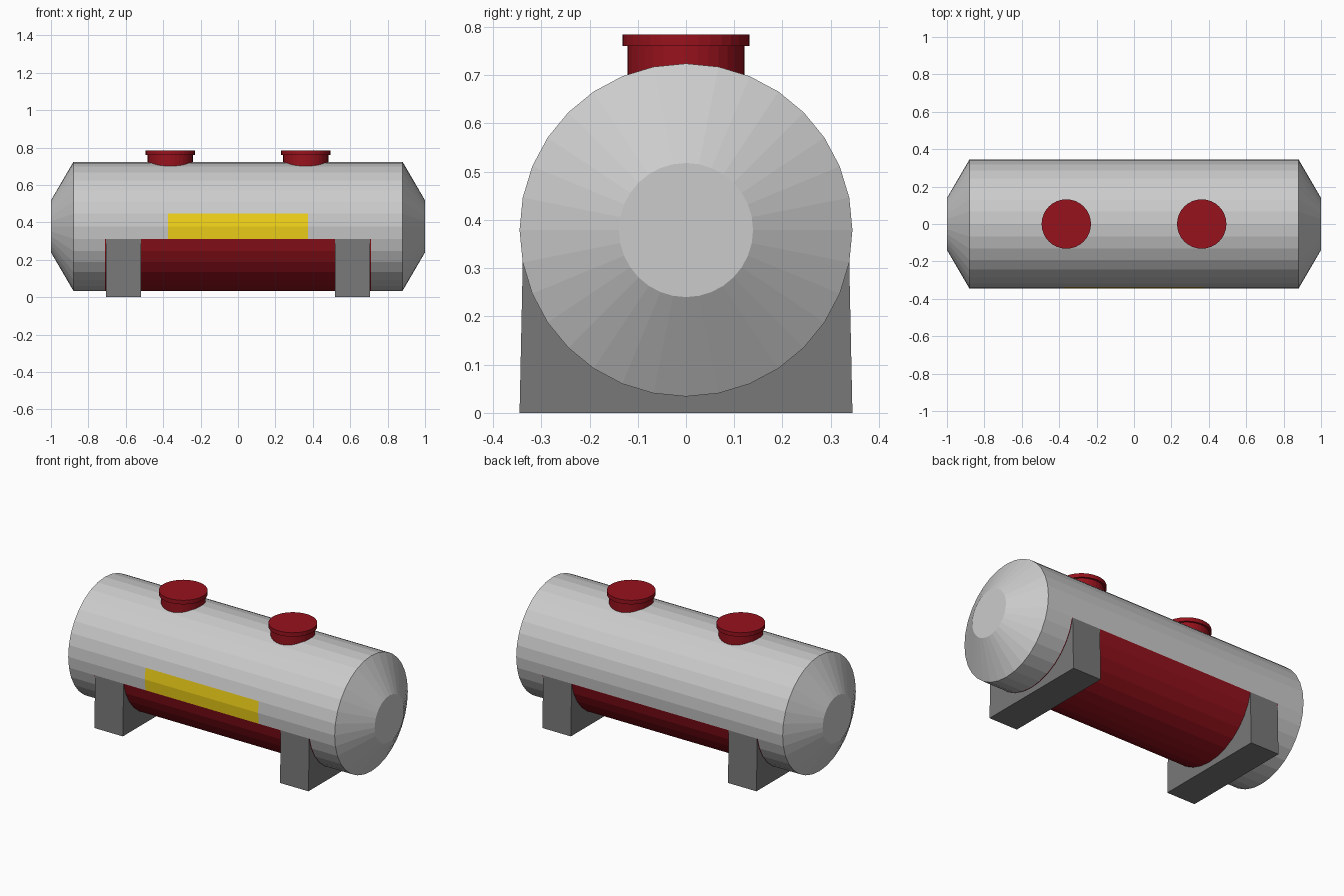
import bpy, bmesh
from math import sin, cos, pi

if "Cube" in bpy.data.objects:
    bpy.data.objects.remove(bpy.data.objects["Cube"])

SIDES = 32
R, ZC = 0.345, 0.379
STEP = 2 * pi / SIDES


def material(name, rgb):
    m = bpy.data.materials.new(name)
    m.diffuse_color = (*rgb, 1)
    m.use_nodes = True
    m.node_tree.nodes["Principled BSDF"].inputs["Base Color"].default_value = m.diffuse_color
    return m


SILVER = material("silver", (0.8, 0.8, 0.8))
BAND = material("band_grey", (0.58, 0.58, 0.58))
RED = material("red", (0.31, 0.006, 0.012))
YELLOW = material("yellow", (0.9, 0.66, 0.01))
DARK = material("dark_grey", (0.19, 0.19, 0.19))


def finish(name, bm, mats, location=(0, 0, 0)):
    bmesh.ops.recalc_face_normals(bm, faces=bm.faces)
    me = bpy.data.meshes.new(name)
    bm.to_mesh(me)
    bm.free()
    for m in mats:
        me.materials.append(m)
    ob = bpy.data.objects.new(name, me)
    ob.location = location
    bpy.context.collection.objects.link(ob)
    return ob


def lathe(bm, profile, to_xyz):
    """Spin (along, radius) points; returns faces[segment][side], ends capped."""
    rings = [[bm.verts.new(to_xyz(t, r * cos(k * STEP), r * sin(k * STEP)))
              for k in range(SIDES)] for t, r in profile]
    bm.faces.new(rings[0])
    bm.faces.new(rings[-1])
    return [[bm.faces.new((a[k], a[(k + 1) % SIDES], b[(k + 1) % SIDES], b[k]))
             for k in range(SIDES)] for a, b in zip(rings, rings[1:])]


# Tank shell with coned ends, bands, red belly and yellow front panel
half = [(0.374, R), (0.711, R), (0.79, R), (0.88, R), (1.0, 0.139)]
profile = [(-x, r) for x, r in reversed(half)] + half
bm = bmesh.new()
segments = lathe(bm, profile, lambda t, u, v: (t, u, ZC + v))
for s, faces in enumerate(segments):
    for k, f in enumerate(faces):
        if s in (2, 6):
            f.material_index = 1
        elif s in (3, 4, 5) and 17 <= k <= 30:
            f.material_index = 2
        elif s == 4 and k in (15, 16):
            f.material_index = 3
finish("tank", bm, [SILVER, BAND, RED, YELLOW])

# Saddle supports, cut to the curve of the tank
arc = [(R * cos(k * STEP), ZC + R * sin(k * STEP)) for k in range(17, 32)]
outline = [(0.345, 0), (-0.345, 0)] + arc
for side, x in (("left", -0.613), ("right", 0.613)):
    bm = bmesh.new()
    base = bm.faces.new([bm.verts.new((-0.094, y, z)) for y, z in outline])
    ext = bmesh.ops.extrude_face_region(bm, geom=[base], use_keep_orig=True)
    moved = [g for g in ext["geom"] if isinstance(g, bmesh.types.BMVert)]
    bmesh.ops.translate(bm, verts=moved, vec=(0.188, 0, 0))
    finish(side + "_saddle", bm, [DARK], (x, 0, 0))

# Filler hatches: neck with a wider lid
hatch = [(0.69, 0.121), (0.76, 0.121), (0.76, 0.132), (0.784, 0.132)]
for side, x in (("left", -0.362), ("right", 0.362)):
    bm = bmesh.new()
    lathe(bm, hatch, lambda t, u, v: (u, v, t))
    finish(side + "_hatch", bm, [RED], (x, 0, 0))
